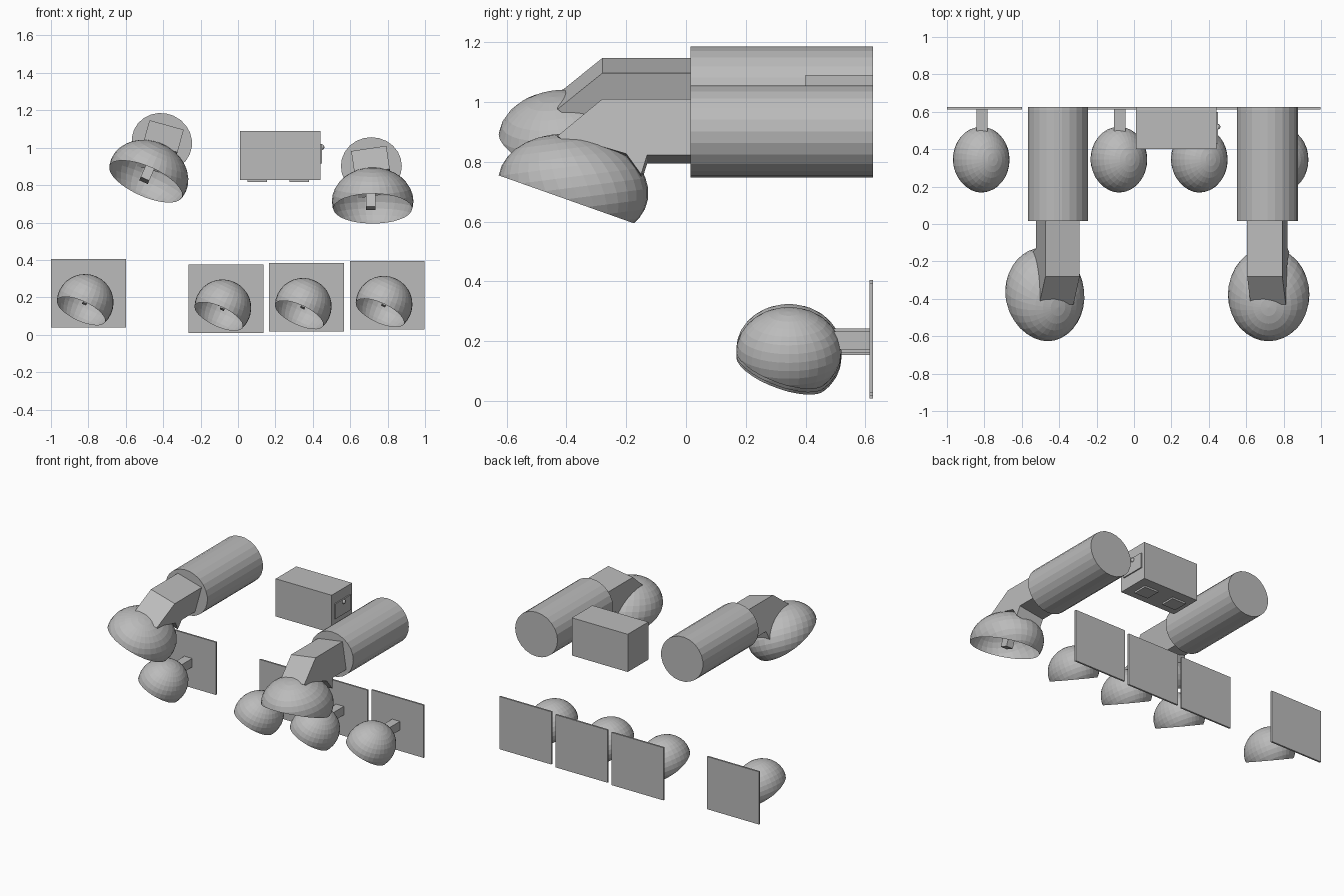
import bpy, bmesh
from math import radians
from mathutils import Matrix, Vector

if "Cube" in bpy.data.objects:
    bpy.data.objects.remove(bpy.data.objects["Cube"])

grey = bpy.data.materials.new("plain_grey")
grey.use_nodes = True
grey.diffuse_color = (0.5, 0.5, 0.5, 1)
grey.node_tree.nodes["Principled BSDF"].inputs["Base Color"].default_value = grey.diffuse_color


def rot(degrees, axis):
    return Matrix.Rotation(radians(degrees), 4, axis)


def move(x, y, z):
    return Matrix.Translation((x, y, z))


def finish(name, bm, matrix=Matrix()):
    bmesh.ops.transform(bm, matrix=matrix, verts=bm.verts)
    mesh = bpy.data.meshes.new(name)
    bm.to_mesh(mesh)
    bm.free()
    mesh.materials.append(grey)
    obj = bpy.data.objects.new(name, mesh)
    bpy.context.collection.objects.link(obj)
    return obj


def box(name, low, high, matrix=Matrix()):
    low, high = Vector(low), Vector(high)
    bm = bmesh.new()
    bmesh.ops.create_cube(bm, size=1)
    bmesh.ops.scale(bm, vec=high - low, verts=bm.verts)
    bmesh.ops.translate(bm, vec=(low + high) / 2, verts=bm.verts)
    return finish(name, bm, matrix)


def shade(name, radii, lean, pole, cut, matrix):
    """Open ellipsoid bowl, sliced by a plane tilted towards the front."""
    bm = bmesh.new()
    bmesh.ops.create_uvsphere(bm, u_segments=32, v_segments=16, radius=1)
    shape = rot(lean, 'X') @ Matrix.Diagonal((*radii, 1)) @ rot(pole, 'X')
    bmesh.ops.transform(bm, matrix=shape, verts=bm.verts)
    normal = rot(-19.5, 'X') @ Vector((0, 0, 1))
    bmesh.ops.bisect_plane(bm, geom=bm.verts[:] + bm.edges[:] + bm.faces[:],
                           plane_co=normal * cut, plane_no=normal, clear_inner=True)
    return finish(name, bm, matrix)


# Bent arm outline as (y, z), with its lower edge following the bowl
ARM = [(0.03, 0.095), (-0.28, 0.095), (-0.43, -0.03), (-0.41, -0.045), (-0.3, -0.06),
       (-0.2, -0.09), (-0.15, -0.16), (-0.13, -0.095), (0.03, -0.095)]


def spotlight(side, x, z, roll):
    base = move(x, 0, z) @ rot(roll, 'Y')
    # Round mounting body
    bm = bmesh.new()
    bmesh.ops.create_cone(bm, cap_ends=True, segments=24, radius1=1, radius2=1, depth=0.61)
    body = base @ move(0, 0.32, 0) @ Matrix.Diagonal((0.163, 1, 0.154, 1)) @ rot(90, 'X')
    finish(side + "_light_body", bm, body)
    # Arm
    bm = bmesh.new()
    face = bm.faces.new([bm.verts.new((-0.095, y, h)) for y, h in ARM])
    new = bmesh.ops.extrude_face_region(bm, geom=[face])["geom"]
    bmesh.ops.translate(bm, vec=(0.19, 0, 0),
                        verts=[v for v in new if isinstance(v, bmesh.types.BMVert)])
    bmesh.ops.recalc_face_normals(bm, faces=bm.faces)
    finish(side + "_light_arm", bm, base @ rot(-8.5, 'Y'))
    # Bowl and bulb post
    centre = base @ move(0.007, -0.377, -0.188)
    shade(side + "_light_shade", (0.218, 0.253, 0.178), -8.5, 22, -0.045, centre)
    box(side + "_light_bulb", (-0.035, -0.03, -0.04), (0.015, 0.03, 0.165),
        centre @ rot(-19.5, 'X'))


spotlight("right", -0.407, 1.03, 24)
spotlight("left", 0.713, 0.902, 0)

# Row of small lamps on square back plates
for i, (x, z) in enumerate([(-0.8, 0.221), (-0.064, 0.192), (0.366, 0.2), (0.798, 0.211)], 1):
    name = f"lamp_{i}_"
    box(name + "plate", (x - 0.2, 0.613, z - 0.183), (x + 0.2, 0.625, z + 0.183))
    box(name + "rod", (x - 0.042, 0.47, z - 0.038), (x + 0.018, 0.615, z + 0.022))
    centre = move(x - 0.017, 0.344, z - 0.047) @ rot(25, 'Y')
    shade(name + "shade", (0.152, 0.176, 0.15), 0, 0, -0.058, centre)
    box(name + "bulb", (-0.012, -0.015, -0.01), (0.012, 0.015, 0.145),
        centre @ rot(-19.5, 'X'))

# Control box with two feet, side panel and knob
box("control_box", (0.01, 0.4, 0.828), (0.44, 0.625, 1.09))
for x in (0.05, 0.275):
    box("control_box_foot", (x, 0.46, 0.816), (x + 0.105, 0.56, 0.83))
box("control_box_panel", (0.438, 0.43, 0.915), (0.448, 0.6, 1.02))
bm = bmesh.new()
bmesh.ops.create_uvsphere(bm, u_segments=12, v_segments=8, radius=0.015)
finish("control_box_knob", bm, move(0.447, 0.52, 1.003))
